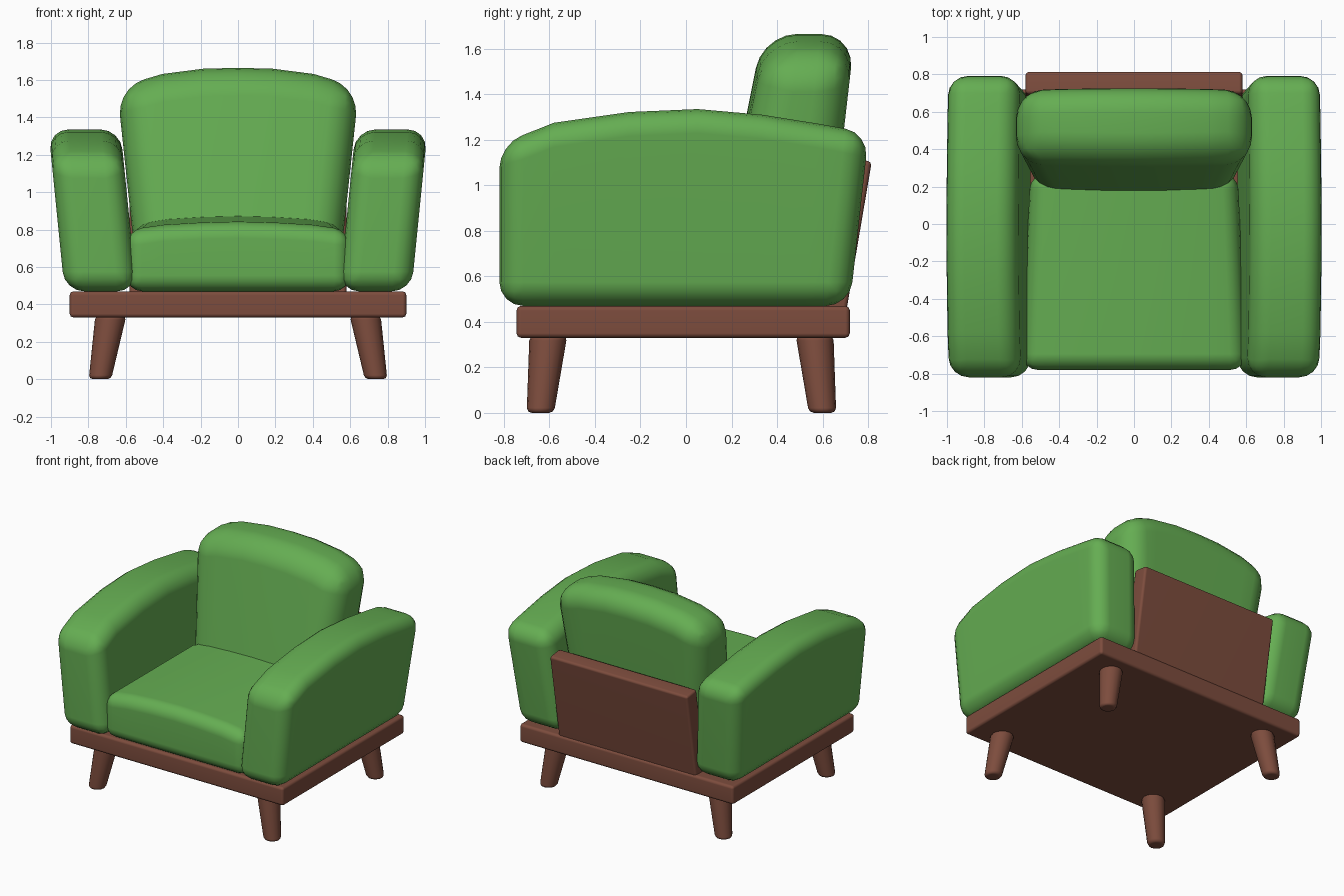
import bpy, bmesh, math
from mathutils import Vector

if "Cube" in bpy.data.objects:
    bpy.data.objects.remove(bpy.data.objects["Cube"])


def material(name, rgb):
    m = bpy.data.materials.new(name)
    m.diffuse_color = (*rgb, 1)
    m.use_nodes = True
    m.node_tree.nodes["Principled BSDF"].inputs["Base Color"].default_value = m.diffuse_color
    return m


GREEN = material("green_fabric", (0.13, 0.42, 0.085))
BROWN = material("brown_wood", (0.205, 0.073, 0.047))


def finish(name, bm, mat, bevel, segments):
    bmesh.ops.recalc_face_normals(bm, faces=bm.faces[:])
    for f in bm.faces:
        f.smooth = True
    me = bpy.data.meshes.new(name)
    bm.to_mesh(me)
    bm.free()
    me.materials.append(mat)
    ob = bpy.data.objects.new(name, me)
    bpy.context.collection.objects.link(ob)
    b = ob.modifiers.new("round_edges", 'BEVEL')
    b.width = bevel
    b.segments = segments
    b.limit_method = 'ANGLE'
    b.angle_limit = math.radians(38)
    b.use_clamp_overlap = False
    w = ob.modifiers.new("soft_normals", 'WEIGHTED_NORMAL')
    w.keep_sharp = False
    return ob


def cushion(name, cols, low, place, mat, bevel, segments=4):
    """Block of columns (u, top); place(u, z, side) gives the position."""
    bm = bmesh.new()
    rings = []
    for u, top in cols:
        pts = [(low, 0), (low, 1), (top, 1), (top, 0)]
        rings.append([bm.verts.new(place(u, z, s)) for z, s in pts])
    for a, b in zip(rings, rings[1:]):
        for i in range(4):
            j = (i + 1) % 4
            bm.faces.new((a[i], a[j], b[j], b[i]))
    bm.faces.new(rings[0])
    bm.faces.new(rings[-1])
    return finish(name, bm, mat, bevel, segments)


def mirrored(half):
    return [(-u, z) for u, z in reversed(half) if u > 0] + half


# Wooden base slab
cushion("base", [(-0.9, 0.47), (0.9, 0.47)], 0.33,
        lambda u, z, s: (u, 0.72 if s else -0.745, z), BROWN, 0.02, 2)

# Leaning wooden back panel
cushion("back_panel", [(-0.58, 1.105), (0.58, 1.105)], 0.45,
        lambda u, z, s: (u, 0.585 + 0.12 * s + 0.17 * (z - 0.45),
                         z + (0 if s or z < 1 else 0.015)),
        BROWN, 0.018, 2)


# Seat cushion: narrower and a little higher at the back
def seat_place(u, z, s):
    drop = 0 if s or z < 0.6 else 0.035
    return (u * (0.925 if s else 1), 0.27 if s else -0.78, z - drop)


cushion("seat", mirrored([(0, 0.875), (0.2, 0.87), (0.4, 0.858), (0.6, 0.83)]),
        0.47, seat_place, GREEN, 0.085)


# Back cushion: leaning, wider at the top, bulging to the front
def back_place(u, z, s):
    x = u * (0.905 + 0.095 * (z - 0.84) / 0.56)
    front = 0.30 + 0.2 * (z - 1.33) - 0.03 * (1 - (u / 0.64) ** 2)
    back = 0.605 + 0.115 * (z - 0.47)
    return (x, back if s else front, z)


cushion("back_cushion",
        mirrored([(0, 1.665), (0.18, 1.66), (0.39, 1.632), (0.63, 1.56)]),
        0.47, back_place, GREEN, 0.15, 5)

# Arms: arched top, leaning outwards, rear end sloped
ARM = [(-0.82, 1.18), (-0.58, 1.275), (-0.25, 1.322), (0.05, 1.335),
       (0.33, 1.31), (0.58, 1.27), (0.8, 1.23)]
for side, label in ((-1, "left"), (1, "right")):
    def arm_place(u, z, s, side=side):
        x = (0.615 if not s else 1.0) + 0.1 * (z - 1.2)
        y = u - 0.11 * (1.2 - z) * max(0, u) / 0.8
        return (side * x, y, z)
    cushion(label + "_arm", ARM, 0.47, arm_place, GREEN, 0.105)

# Tapered, splayed legs
for row, y_top, y_bot in (("front", -0.605, -0.64), ("back", 0.565, 0.6)):
    for side, label in ((-1, "left"), (1, "right")):
        bm = bmesh.new()
        bmesh.ops.create_cone(bm, cap_ends=True, segments=16,
                              radius1=0.06, radius2=0.083, depth=0.34)
        for v in bm.verts:
            top = v.co.z > 0
            v.co += Vector((side * (0.68 if top else 0.738),
                            y_top if top else y_bot, 0.17))
        finish(f"{row}_{label}_leg", bm, BROWN, 0.022, 2)
